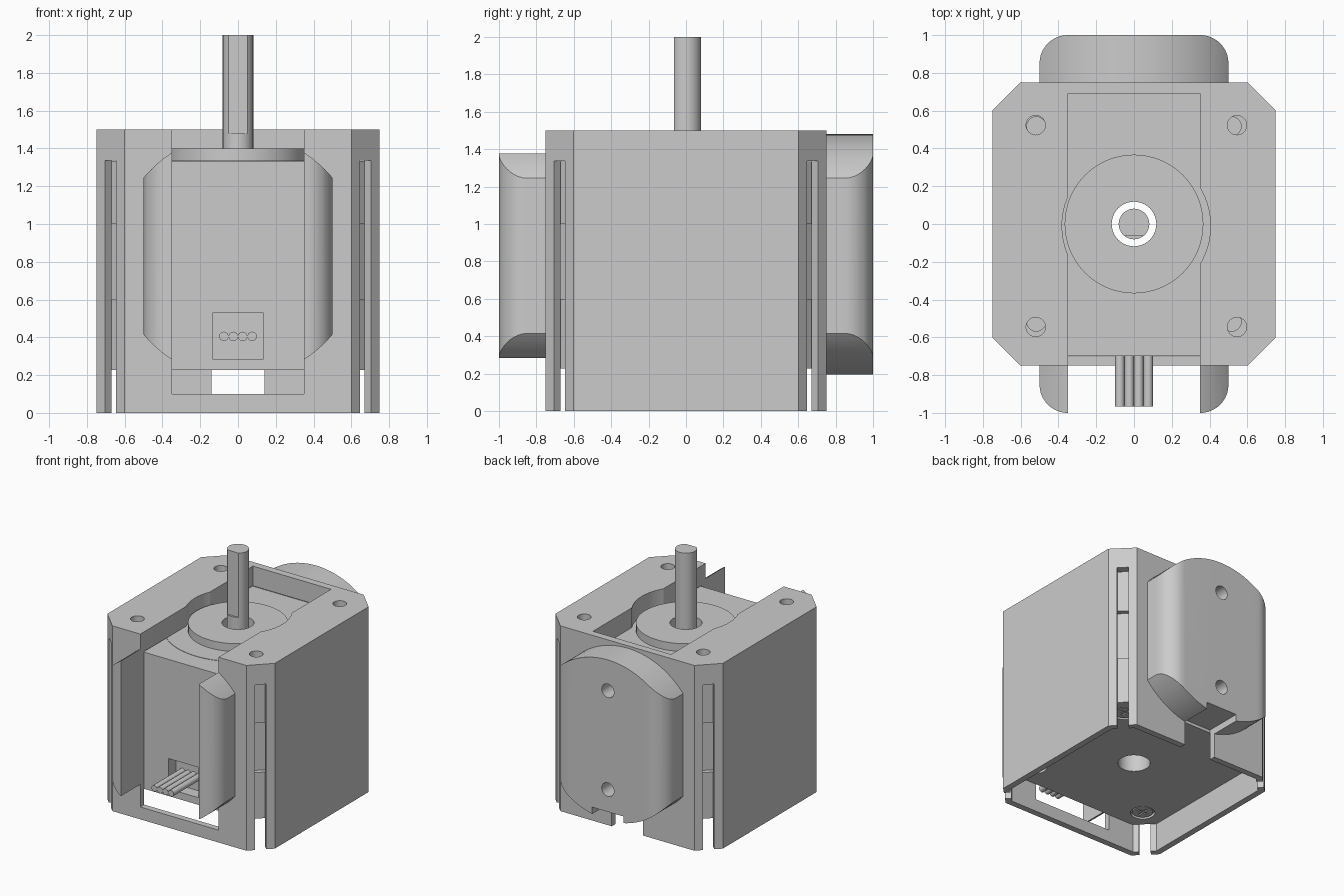
import bpy, bmesh
from math import cos, sin, pi, radians
from mathutils import Matrix, Vector

cube = bpy.data.objects.get("Cube")
if cube:
    bpy.data.objects.remove(cube, do_unlink=True)

grey = bpy.data.materials.new("plain grey")
grey.use_nodes = True
COLOUR = (0.6, 0.6, 0.6, 1)
grey.diffuse_color = COLOUR
grey.node_tree.nodes["Principled BSDF"].inputs["Base Color"].default_value = COLOUR


def prism(name, points, low, high):
    """Extrude a closed xy profile from z = low to z = high."""
    bm = bmesh.new()
    face = bm.faces.new([bm.verts.new((x, y, low)) for x, y in points])
    top = bmesh.ops.extrude_face_region(bm, geom=[face])["geom"]
    bmesh.ops.translate(bm, vec=(0, 0, high - low),
                        verts=[v for v in top if isinstance(v, bmesh.types.BMVert)])
    bmesh.ops.recalc_face_normals(bm, faces=bm.faces)
    mesh = bpy.data.meshes.new(name)
    bm.to_mesh(mesh)
    bm.free()
    mesh.materials.append(grey)
    obj = bpy.data.objects.new(name, mesh)
    bpy.context.collection.objects.link(obj)
    return obj


def octagon(half, chamfer):
    c = half - chamfer
    return [(half, -c), (half, c), (c, half), (-c, half),
            (-half, c), (-half, -c), (-c, -half), (c, -half)]


def circle(x, y, r, n=48):
    return [(x + r * cos(2 * pi * i / n), y + r * sin(2 * pi * i / n)) for i in range(n)]


def rounded(hx, hy, r, n=10):
    pts = []
    for q, (sx, sy) in enumerate([(1, 1), (-1, 1), (-1, -1), (1, -1)]):
        for i in range(n + 1):
            a = (q + i / n) * pi / 2
            pts.append((sx * (hx - r) + r * cos(a), sy * (hy - r) + r * sin(a)))
    return pts


def box(name, x0, x1, y0, y1, z0, z1):
    return prism(name, [(x0, y0), (x1, y0), (x1, y1), (x0, y1)], z0, z1)


def rod(name, x, z, r, y0, y1, n=32):
    """Cylinder lying along y."""
    obj = prism(name, circle(x, -z, r, n), y0, y1)
    obj.data.transform(Matrix(((1, 0, 0, 0), (0, 0, 1, 0), (0, -1, 0, 0), (0, 0, 0, 1))))
    return obj


def combine(target, tools, operation="DIFFERENCE"):
    for tool in tools:
        tool.hide_render = True
        mod = target.modifiers.new("cut", "BOOLEAN")
        mod.operation = operation
        mod.solver = "EXACT"
        mod.object = tool
        bpy.context.view_layer.objects.active = target
        bpy.ops.object.modifier_apply(modifier=mod.name)
        bpy.data.objects.remove(tool, do_unlink=True)


# Housing: chamfered block joined with the arched front and back bulges
housing = prism("housing", octagon(0.75, 0.15), 0, 1.5)
bulge = prism("bulge", rounded(0.5, 1, 0.15), 0.1, 1.49)
combine(bulge, [rod("arch", 0, 0.83, 0.65, -1.2, 1.2, 96)], "INTERSECT")
combine(housing, [bulge], "UNION")

# Motor cavity, front channel, pilot clearance and rear cable notch
combine(housing, [
    prism("cavity", octagon(0.7, 0.12), -0.1, 1.34),
    box("channel", -0.35, 0.35, -1.2, 0.69, 0.1, 1.6),
    prism("pilot_clearance", circle(0.012, -0.01, 0.393, 64), 1.2, 1.6),
    box("rear_notch", -0.14, 0.14, 0.6, 1.2, -0.1, 0.25),
])

# Corner slots, one per chamfer
for k in range(4):
    slot = box("slot", 0.85, 1.1, -0.042, 0.042, -0.1, 1.337)
    slot.data.transform(Matrix.Rotation(radians(45 + 90 * k), 4, "Z"))
    combine(housing, [slot])

# Screw holes through the top and the rear bulge
combine(housing, [prism("top_hole", circle(x, y, 0.051, 32), 1.2, 1.6)
                  for x in (-0.52, 0.545) for y in (-0.545, 0.523)])
combine(housing, [rod("rear_hole", 0, z, 0.055, 0.65, 1.2) for z in (0.43, 1.23)])

# Motor: two end caps around a smaller-cornered core
bottom_cap = prism("motor_bottom_cap", octagon(0.698, 0.125), 0.227, 0.6)
core = prism("motor_core", octagon(0.698, 0.18), 0.6, 1.0)
top_cap = prism("motor_top_cap", octagon(0.698, 0.125), 1.0, 1.333)
step = prism("motor_face_step", circle(0, 0, 0.54, 64), 1.333, 1.336)
pilot = prism("motor_pilot", circle(0, 0, 0.367, 64), 1.333, 1.4)
for part in (bottom_cap, core, top_cap, step, pilot):
    combine(part, [prism("bore", circle(0, 0, 0.118), 0, 1.6)])
combine(top_cap, [prism("thread", circle(x, y, 0.05, 32), 1.13, 1.6)
                  for x in (-0.517, 0.517) for y in (-0.517, 0.517)])

# Connector socket in the front of the motor
combine(bottom_cap, [box("socket", -0.135, 0.135, -0.8, -0.6, 0.285, 0.53)])

# Bottom screws with cross recesses
screws = []
for i, (sx, sy) in enumerate([(1, 1), (-1, 1), (-1, -1), (1, -1)]):
    x, y = sx * 0.517, sy * 0.517
    combine(bottom_cap, [prism("counterbore", circle(x, y, 0.09, 32), 0.1, 0.25)])
    screw = prism("bottom_screw_%d" % (i + 1), circle(x, y, 0.075, 32), 0.232, 0.252)
    combine(screw, [box("cross", x - a, x + a, y - b, y + b, 0.1, 0.242)
                    for a, b in ((0.045, 0.01), (0.01, 0.045))])
    screws.append(screw)

# Shaft with a flat on its front
shaft = prism("shaft", circle(0, 0, 0.081), 0.9, 2)
combine(shaft, [box("flat", -0.2, 0.2, -0.2, -0.064, 1.48, 2.1)])

# Lead wires
wires = [rod("lead_wire_%d" % (i + 1), -0.075 + 0.05 * i, 0.405, 0.025, -0.965, -0.6, 16)
         for i in range(4)]

# Smooth the round surfaces, keep the edges sharp
bpy.ops.object.select_all(action="DESELECT")
for obj in [housing, bottom_cap, core, top_cap, step, pilot, shaft] + screws + wires:
    obj.select_set(True)
bpy.context.view_layer.objects.active = housing
bpy.ops.object.shade_smooth_by_angle(angle=radians(30))
